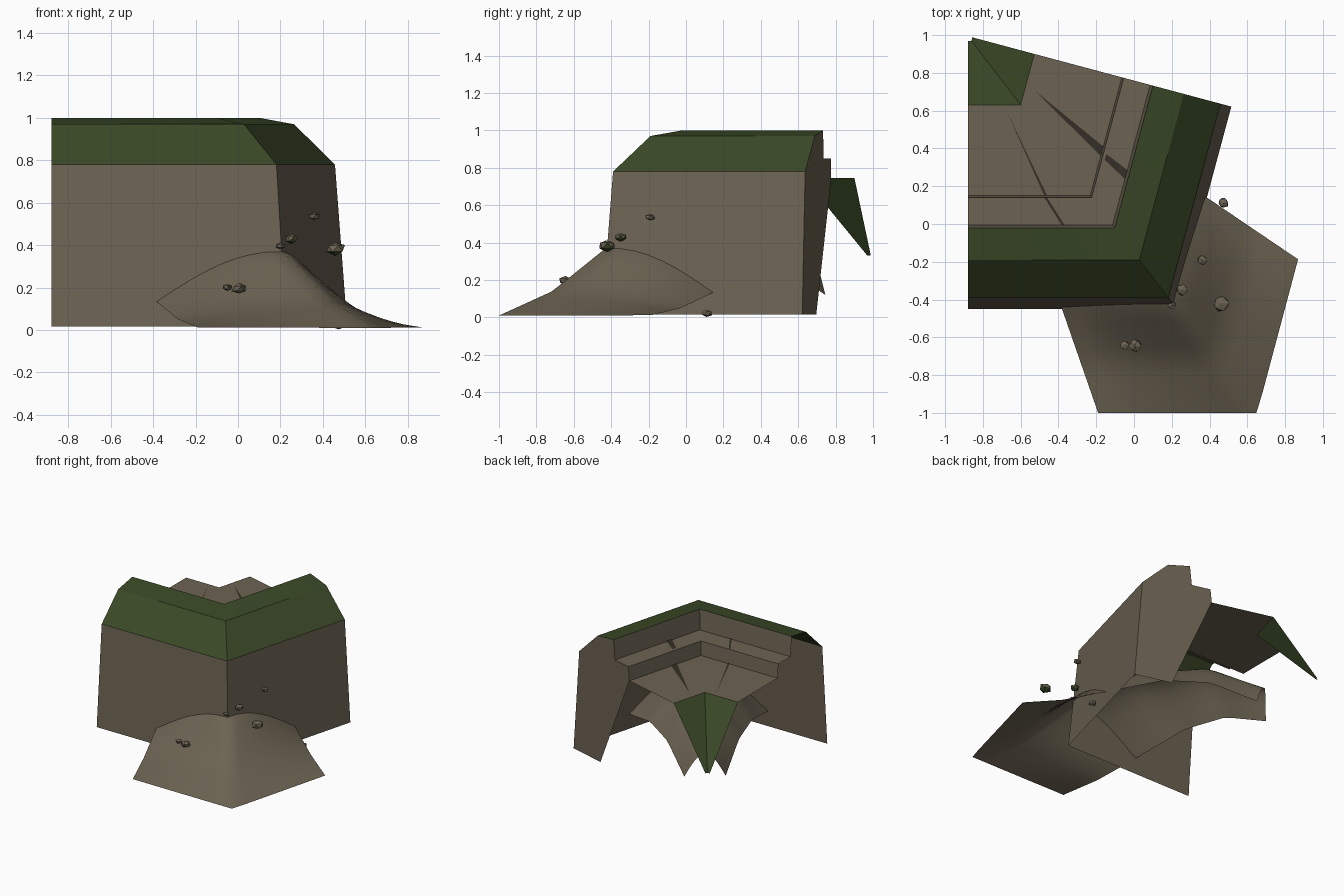
import bpy, bmesh, math, random
from mathutils import Vector

random.seed(4)
cube = bpy.data.objects.get("Cube")
if cube:
    bpy.data.objects.remove(cube, do_unlink=True)


def material(name, rgb):
    m = bpy.data.materials.new(name)
    m.use_nodes = True
    m.diffuse_color = (*rgb, 1)
    bsdf = next(n for n in m.node_tree.nodes if n.type == 'BSDF_PRINCIPLED')
    bsdf.inputs["Base Color"].default_value = (*rgb, 1)
    return m


rock = material("rock brown", (0.15, 0.125, 0.085))
grass = material("grass green", (0.042, 0.066, 0.02))
shade = material("crack brown", (0.035, 0.03, 0.02))

# Mirror axis of the corner, seen from above
AXIS_POINT = Vector((-0.6, 0.63, 0))
AXIS_NORMAL = Vector((0.793, 0.609, 0))


def mirrored(p):
    p = Vector(p)
    return p - 2 * (p - AXIS_POINT).dot(AXIS_NORMAL) * AXIS_NORMAL


def make(name, bm, mats, angle=30):
    mesh = bpy.data.meshes.new(name)
    bm.to_mesh(mesh)
    bm.free()
    for m in mats:
        mesh.materials.append(m)
    ob = bpy.data.objects.new(name, mesh)
    bpy.context.collection.objects.link(ob)
    bpy.ops.object.select_all(action='DESELECT')
    ob.select_set(True)
    bpy.context.view_layer.objects.active = ob
    bpy.ops.object.shade_smooth_by_angle(angle=math.radians(angle))
    return ob


def polygons(name, polys, mat):
    bm = bmesh.new()
    for poly in polys:
        bm.faces.new([bm.verts.new(p) for p in poly])
    return make(name, bm, [mat])


def grid(bm, rows, rule=lambda i: 0):
    vs = [[bm.verts.new(p) for p in row] for row in rows]
    for i in range(len(vs) - 1):
        for j in range(len(vs[0]) - 1):
            f = bm.faces.new((vs[i][j], vs[i][j + 1], vs[i + 1][j + 1], vs[i + 1][j]))
            f.material_index = rule(i)


def sweep(name, profile, mats, rule=lambda i: 0):
    """Run an (offset, height) profile around the corner."""
    rows = []
    for y, z in profile:
        end = Vector((-0.88, y, z))
        corner = Vector((-0.6 + 0.766 * (0.63 - y), y, z))
        rows.append([end, corner, mirrored(end)])
    bm = bmesh.new()
    grid(bm, rows, rule)
    return make(name, bm, mats)


# Cliff wall with grassy rim, stepped ledges and hanging grass slope
BASE, LIP, SLOPE, RIM = (-0.45, 0.015), (-0.39, 0.78), (-0.19, 0.97), (-0.02, 1.0)
STEP, STEP_EDGE, FLOOR, FLOOR_EDGE = (-0.005, 0.85), (0.14, 0.85), (0.15, 0.745), (0.63, 0.745)
sweep("cliff_wall", [BASE, LIP], [rock])
sweep("grass_rim", [LIP, SLOPE, RIM], [grass])
sweep("rock_ledges", [RIM, STEP, STEP_EDGE, FLOOR, FLOOR_EDGE], [rock])
sweep("grass_slope", [FLOOR_EDGE, (0.97, 0.33)], [grass])

# Panel closing one end of the wall
cap = [BASE, LIP, SLOPE, RIM, STEP, STEP_EDGE, FLOOR, (-0.16, 0.015)]
polygons("end_panel", [[mirrored((-0.88, y, z)) for y, z in cap]], rock)


# Rock skirt: a mound that passes through the foot of the corner
def smooth_height(keys, t):
    for (a, za), (b, zb) in zip(keys, keys[1:]):
        if t <= b:
            return za + (zb - za) * (t - a) / (b - a)
    return keys[-1][1]


EDGE = [(0, 0.012), (0.17, 0.05), (0.35, 0.13), (0.6, 0.25), (0.8, 0.25), (1, 0.12)]
RIDGE = [(0, 0.01), (0.17, 0.14), (0.34, 0.37), (0.55, 0.5), (0.8, 0.5), (1, 0.3)]
rows = []
STEPS, HALF = 24, 8
for i in range(STEPS + 1):
    t = i / STEPS
    side = Vector((-0.19, -1, 0)).lerp(Vector((-0.735, 0.57, 0)), t)
    mid = Vector((0.648, -1, 0)).lerp(Vector((-0.637, 0.678, 0)), t)
    half = []
    for j in range(HALF + 1):
        u = j / HALF
        p = side.lerp(mid, u)
        low, high = smooth_height(EDGE, t), smooth_height(RIDGE, t)
        p.z = low + (high - low) * math.sin(u * math.pi / 2)
        half.append(p)
    rows.append(half + [mirrored(p) for p in reversed(half[:-1])])
bm = bmesh.new()
grid(bm, rows)
make("rock_skirt", bm, [rock], 60)

# Cracks across the ledges, as thin plates
low, high = 0.749, 0.854
polygons("ledge_cracks", [
    [(-0.53, 0.71, low), (-0.17, 0.355, low), (-0.15, 0.4, low)],
    [(-0.155, 0.34, high), (-0.04, 0.23, high), (-0.015, 0.27, high), (-0.145, 0.37, high)],
    [(-0.68, 0.61, low), (-0.475, 0.15, low), (-0.46, 0.15, low)],
    [(-0.475, 0.14, high), (-0.38, -0.01, high), (-0.365, -0.01, high), (-0.46, 0.14, high)],
], shade)

# Loose stones: position, radius, mossy underside or not
stones = [((-0.05, -0.64, 0.2), 0.026, False), ((0.005, -0.645, 0.195), 0.036, False),
          ((0.255, -0.35, 0.43), 0.033, True), ((0.46, -0.42, 0.385), 0.046, True),
          ((0.36, -0.19, 0.535), 0.029, False), ((0.475, 0.11, 0.022), 0.03, False),
          ((0.2, -0.43, 0.395), 0.022, False)]
for n, (pos, r, mossy) in enumerate(stones):
    bm = bmesh.new()
    bmesh.ops.create_icosphere(bm, subdivisions=1, radius=r)
    for v in bm.verts:
        v.co *= random.uniform(0.8, 1.15)
        v.co.z *= 0.7
        v.co += Vector(pos)
    bm.normal_update()
    for f in bm.faces:
        f.material_index = int(mossy and f.normal.z < -0.3)
    make(f"loose_stone_{n + 1}", bm, [rock, grass], 10)
